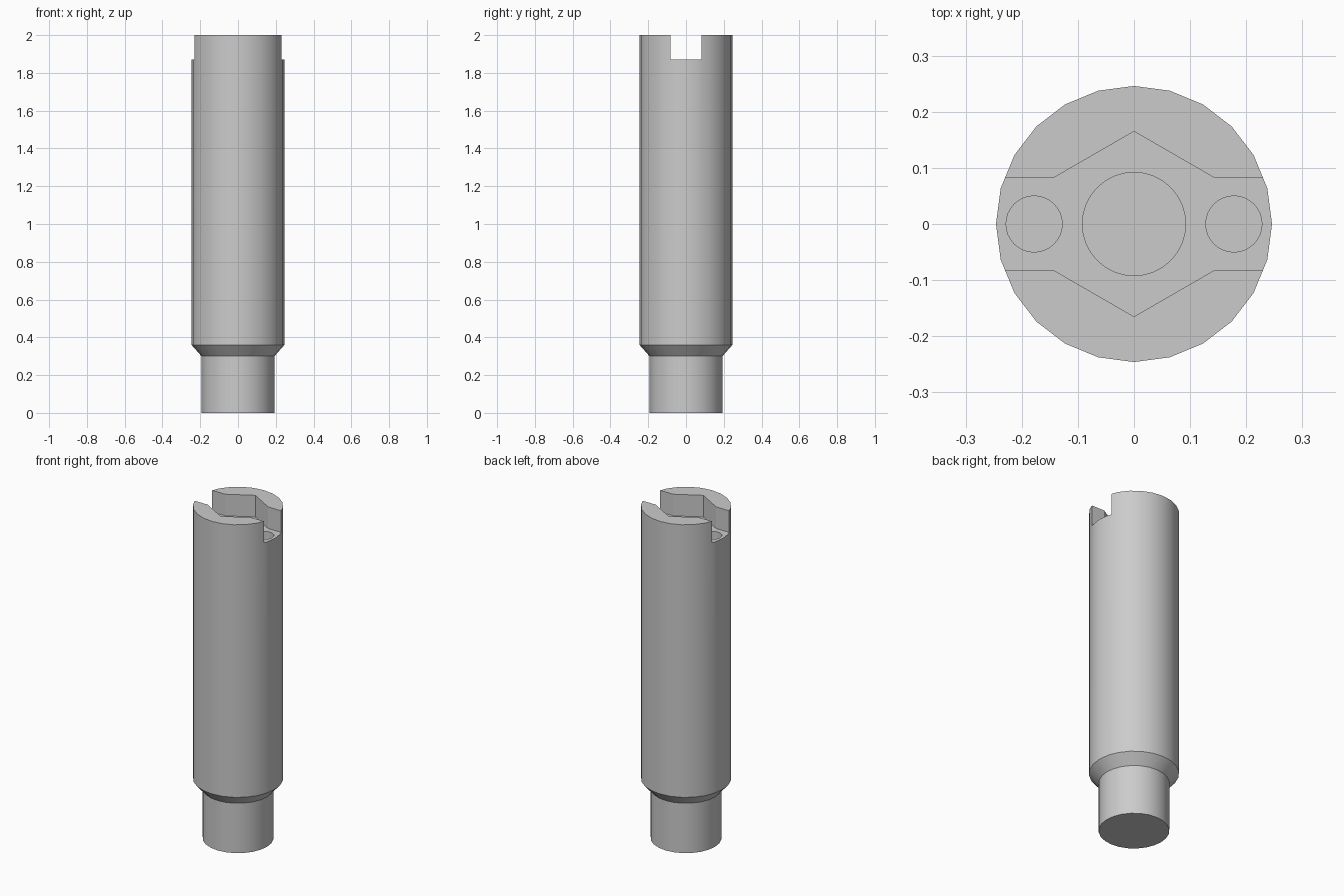
import bpy, bmesh
from math import pi, sin, cos

if "Cube" in bpy.data.objects:
    bpy.data.objects.remove(bpy.data.objects["Cube"])

HEIGHT, FLOOR, RADIUS = 2.0, 1.87, 0.246
HALF_SLOT, HEX_RADIUS = 0.0825, 0.165

steel = bpy.data.materials.new("grey steel")
steel.use_nodes = True
steel.diffuse_color = (0.6, 0.6, 0.6, 1)
steel.node_tree.nodes["Principled BSDF"].inputs["Base Color"].default_value = (0.6, 0.6, 0.6, 1)


def lathe(name, profile, sides, x=0.0, turn=0.0):
    """Closed solid from rings given as (radius, height) pairs."""
    bm = bmesh.new()
    rings = []
    for r, z in profile:
        angles = [turn + 2 * pi * i / sides for i in range(sides)]
        rings.append([bm.verts.new((x + r * cos(a), r * sin(a), z)) for a in angles])
    for low, high in zip(rings, rings[1:]):
        for i in range(sides):
            j = (i + 1) % sides
            bm.faces.new((low[i], low[j], high[j], high[i]))
    bm.faces.new(rings[0][::-1])
    bm.faces.new(rings[-1])
    return finish(name, bm)


def finish(name, bm):
    mesh = bpy.data.meshes.new(name)
    bm.to_mesh(mesh)
    bm.free()
    mesh.materials.append(steel)
    obj = bpy.data.objects.new(name, mesh)
    bpy.context.collection.objects.link(obj)
    return obj


# Turned pin: narrow foot, chamfer, long body
pin = lathe("pin_body", [(0.193, 0), (0.193, 0.30), (RADIUS, 0.36), (RADIUS, HEIGHT)], 24)

# Cutters: cross slot, hexagonal recess, centre hole and two side holes
bm = bmesh.new()
bmesh.ops.create_cube(bm, size=1)
bmesh.ops.scale(bm, vec=(1, 2 * HALF_SLOT, 0.4), verts=bm.verts)
bmesh.ops.translate(bm, vec=(0, 0, FLOOR + 0.2), verts=bm.verts)
cutters = [finish("slot_cutter", bm)]
cutters.append(lathe("hex_cutter", [(HEX_RADIUS, FLOOR), (HEX_RADIUS, 2.2)], 6, turn=pi / 2))
cutters.append(lathe("centre_hole_cutter", [(0.092, FLOOR - 0.15), (0.092, 2.1)], 32))
for side, x in (("left", 0.178), ("right", -0.178)):
    cutters.append(lathe(side + "_hole_cutter", [(0.05, FLOOR - 0.15), (0.05, 2.1)], 32, x))

for cutter in cutters:
    cutter.hide_render = True
    cutter.hide_set(True)
    cut = pin.modifiers.new(cutter.name, "BOOLEAN")
    cut.operation = "DIFFERENCE"
    cut.solver = "EXACT"
    cut.object = cutter

# Bake the cuts, then shade the turned surfaces smooth with crisp edges
bpy.ops.object.select_all(action="DESELECT")
pin.select_set(True)
bpy.context.view_layer.objects.active = pin
for cut in list(pin.modifiers):
    bpy.ops.object.modifier_apply(modifier=cut.name)
for cutter in cutters:
    bpy.data.objects.remove(cutter)
bpy.ops.object.shade_smooth_by_angle(angle=pi / 6)
